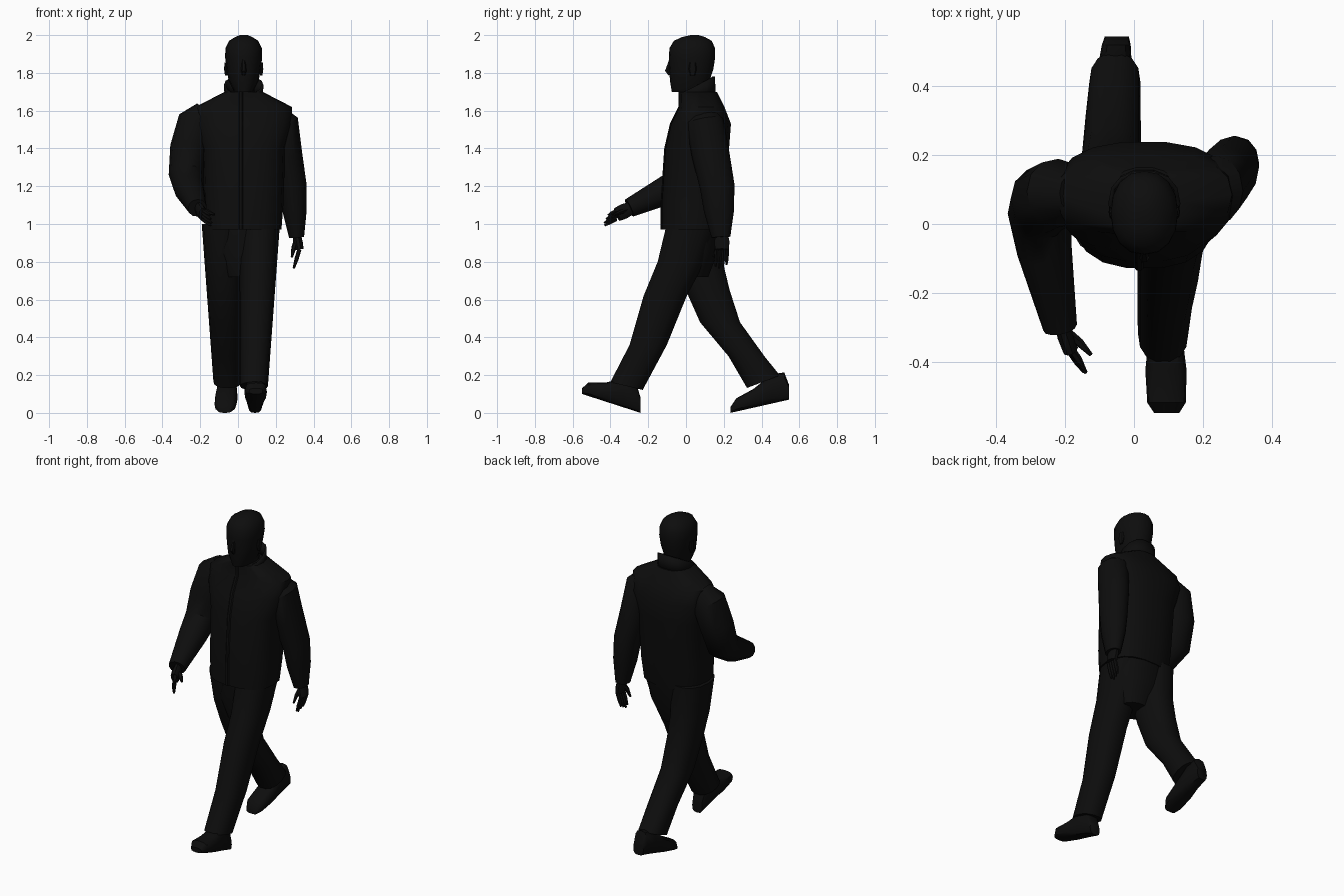
import bpy, bmesh, math
from mathutils import Vector

cube = bpy.data.objects.get("Cube")
if cube:
    bpy.data.objects.remove(cube, do_unlink=True)

shade = (0.004, 0.004, 0.004, 1)
black = bpy.data.materials.new("charcoal_black")
black.use_nodes = True
black.diffuse_color = shade
black.node_tree.nodes["Principled BSDF"].inputs["Base Color"].default_value = shade

MIDDLE = 0.03  # the body's own centre line along x


def mix(start, end, amount):
    return start + (end - start) * amount


def signed_power(value, exponent):
    return math.copysign(abs(value) ** exponent, value)


def loft(name, rings, sides=14, squareness=2.3, caps=True):
    """Skin a row of superellipse rings, each given as centre and two half axes."""
    bm = bmesh.new()
    loops = []
    for centre, across, along in rings:
        loop = []
        for step in range(sides):
            angle = math.tau * step / sides
            p = signed_power(math.cos(angle), 2 / squareness)
            q = signed_power(math.sin(angle), 2 / squareness)
            loop.append(bm.verts.new(centre + across * p + along * q))
        loops.append(loop)
    for lower, upper in zip(loops, loops[1:]):
        for i in range(sides):
            j = (i + 1) % sides
            bm.faces.new((lower[i], lower[j], upper[j], upper[i]))
    if caps:
        bm.faces.new(loops[0])
        bm.faces.new(loops[-1])
    bmesh.ops.recalc_face_normals(bm, faces=bm.faces)
    mesh = bpy.data.meshes.new(name)
    bm.to_mesh(mesh)
    bm.free()
    mesh.materials.append(black)
    part = bpy.data.objects.new(name, mesh)
    bpy.context.collection.objects.link(part)
    bpy.ops.object.select_all(action='DESELECT')
    part.select_set(True)
    bpy.context.view_layer.objects.active = part
    bpy.ops.object.shade_smooth_by_angle(angle=math.radians(40))
    return part


def level(z, y, half_width, half_depth, x=MIDDLE, slope=0):
    """Horizontal ring, optionally rising towards the back."""
    return (Vector((x, y, z)), Vector((half_width, 0, 0)),
            Vector((0, half_depth, half_depth * slope)))


def tube(name, points, radii, flatten=1, sides=12):
    """Limb along a path; flatten scales its thickness across x."""
    points = [Vector(point) for point in points]
    last = len(points) - 1
    rings = []
    for i, radius in enumerate(radii):
        tangent = (points[min(i + 1, last)] - points[max(i - 1, 0)]).normalized()
        across = Vector((1, 0, 0))
        across = (across - tangent * across.dot(tangent)).normalized()
        rings.append((points[i], across * radius * flatten,
                      tangent.cross(across) * radius))
    return loft(name, rings, sides, 2.1)


# Jacket body with a front placket that follows the same sections
sections = [(.97, .03, .2, .16), (1.1, .04, .21, .17), (1.4, .06, .22, .17),
            (1.53, .08, .26, .16), (1.62, .085, .255, .12), (1.7, .065, .1, .1)]
loft("jacket_body", [level(*section) for section in sections], 18, 2.5)
seam = [(MIDDLE / 2, y - depth, z) for z, y, width, depth in sections]
tube("jacket_placket", seam, [.006] * len(seam), 2, 6)

# Collar standing higher at the back
collar = loft("jacket_collar", [level(1.66, .065, .1, .095, slope=.2),
                                level(1.735, .06, .105, .095, slope=.5)], caps=False)
thickness = collar.modifiers.new("thickness", 'SOLIDIFY')
thickness.thickness = .012

# Neck, head and face
loft("neck", [level(1.62, .06, .06, .07), level(1.74, .05, .055, .08)])
loft("head", [level(*section) for section in [
    (1.7, .02, .05, .095), (1.76, .02, .08, .105), (1.82, .028, .09, .117),
    (1.88, .032, .098, .122), (1.93, .033, .097, .121), (1.97, .036, .077, .1),
    (1.99, .04, .045, .06), (2, .045, .02, .02)]], 16, 2.2)
tube("nose", [(MIDDLE, -.08, 1.875), (MIDDLE, -.098, 1.81), (MIDDLE, -.085, 1.79)],
     [.008, .015, .01], sides=6)
for label, side in (("right", -1), ("left", 1)):
    ear_x = MIDDLE + side * .093
    tube(label + "_ear", [(ear_x, .035, z) for z in (1.785, 1.82, 1.855)],
         [.012, .022, .016], .5, 8)

# Sleeves share one taper: the right elbow bends forward, the left arm hangs back
taper = [.06, .1, .1, .092, .08, .05]
tube("right_sleeve", [(-.17, .09, 1.6), (-.22, .09, 1.54), (-.26, .07, 1.4),
                      (-.275, .03, 1.26), (-.26, -.08, 1.19), (-.215, -.3, 1.085)], taper)
tube("left_sleeve", [(.19, .09, 1.6), (.24, .1, 1.54), (.26, .13, 1.37),
                     (.29, .165, 1.2), (.3, .175, 1.07), (.31, .185, .93)], taper, .8)


def hand(label, wrist, knuckles, tip, spread, thumb_tip):
    """Palm, four fingers spread along a vector, and a thumb."""
    wrist, knuckles, tip, spread, thumb_tip = map(
        Vector, (wrist, knuckles, tip, spread, thumb_tip))
    tube(label + "_palm", [wrist, wrist.lerp(knuckles, .5), knuckles],
         [.034, .042, .038], .6, 10)
    for finger in range(4):
        offset = spread * (finger - 1.5)
        end = knuckles.lerp(tip, 1 - abs(finger - 1) / 10)
        tube(f"{label}_finger_{finger + 1}",
             [knuckles + offset, knuckles.lerp(tip, .5) + offset, end + offset],
             [.011, .011, .006], sides=6)
    tube(label + "_thumb",
         [wrist.lerp(knuckles, .2), wrist.lerp(thumb_tip, .6), thumb_tip],
         [.014, .013, .006], sides=6)


hand("right", (-.21, -.29, 1.085), (-.185, -.365, 1.05), (-.14, -.43, 1.015),
     (0, .004, .017), (-.125, -.38, 1.05))
hand("left", (.31, .19, .945), (.325, .19, .865), (.295, .185, .765),
     (0, .019, 0), (.285, .145, .825))


def trouser_leg(name, side, path, cuff_slope):
    """Leg narrowing evenly from hip to a sloped cuff along (y, z) points."""
    rings = []
    for y, z in path:
        drop = (1 - z) / .85
        x = MIDDLE / 2 + side * mix(.1, .07, drop)
        slope = cuff_slope if z < .2 else 0
        rings.append(level(z, y, mix(.107, .074, drop), mix(.14, .088, drop), x, slope))
    loft(name, rings)


# Trousers: seat, leading left leg and trailing right leg
loft("trouser_seat", [level(1, .05, .185, .14), level(.85, .04, .16, .13),
                      level(.72, .03, .1, .09)])
trouser_leg("left_trouser_leg", 1,
            [(.035, 1), (-.025, .8), (-.11, .62), (-.2, .36), (-.315, .142)], -.24)
trouser_leg("right_trouser_leg", -1,
            [(.05, 1), (.07, .8), (.115, .65), (.18, .48), (.32, .3), (.41, .165)], .38)


def shoe(name, heel, toe):
    """Shoe on a straight sole, low and rounded at the toe."""
    heel, toe = Vector(heel), Vector(toe)
    rings = []
    for reach, height, half_width in [(0, .08, .035), (.08, .15, .042), (.3, .155, .05),
                                      (.6, .1, .06), (.9, .07, .056), (1, .03, .036)]:
        lift = Vector((0, 0, height / 2))
        rings.append((heel.lerp(toe, reach) + lift, Vector((half_width, 0, 0)), lift))
    loft(name, rings, 12, 3)


# Shoes: leading toe raised, trailing heel raised
shoe("left_shoe", (.09, -.24, 0), (.095, -.55, .1))
shoe("right_shoe", (-.05, .545, .07), (-.07, .235, 0))
